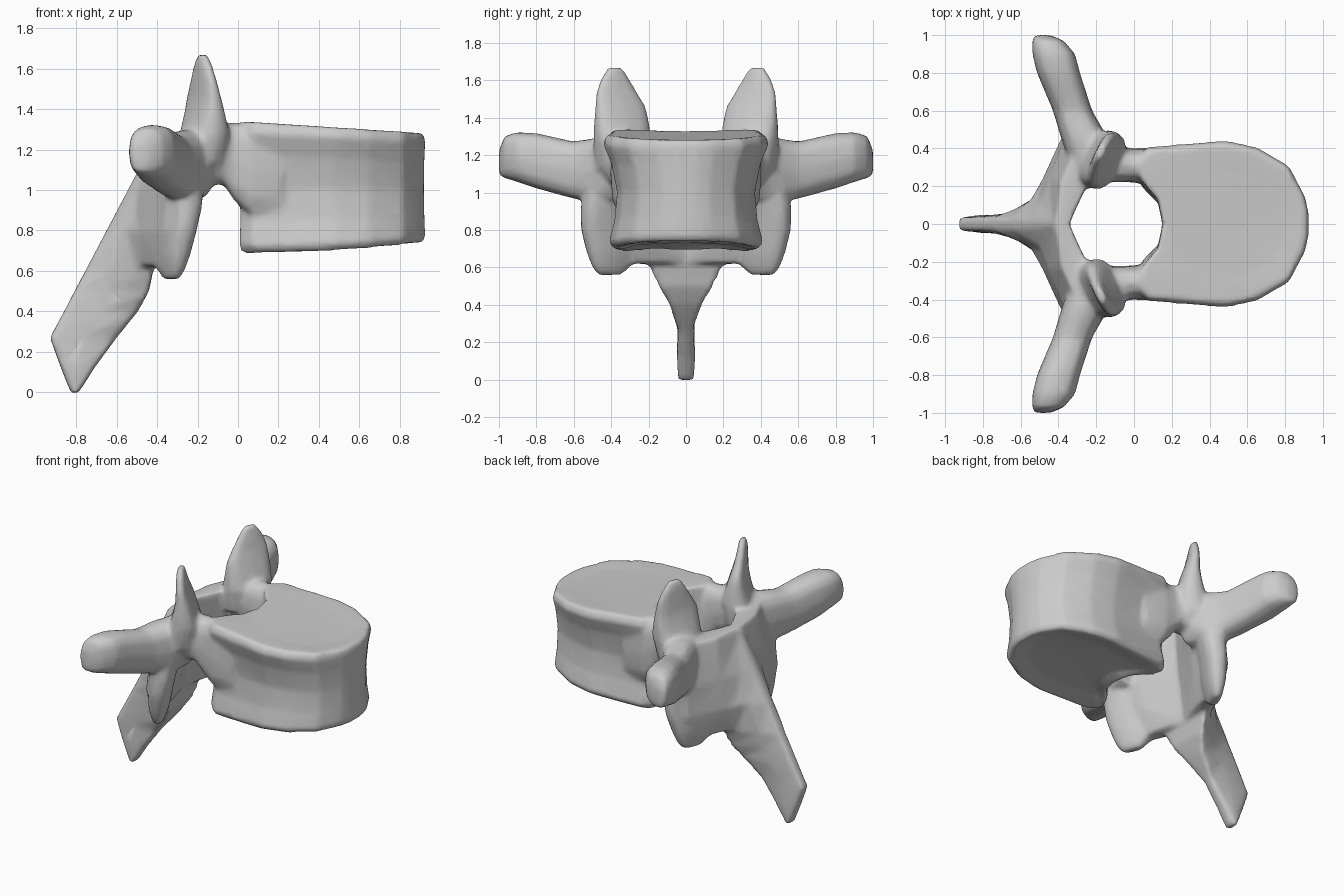
import bpy, bmesh, math

bm = bmesh.new()


def loft(rings):
    """Closed skin through rings of equal point count."""
    vs = [[bm.verts.new(p) for p in r] for r in rings]
    n = len(vs[0])
    faces = [bm.faces.new((a[i], a[(i + 1) % n], b[(i + 1) % n], b[i]))
             for a, b in zip(vs, vs[1:]) for i in range(n)]
    for end in (vs[0], vs[-1]):
        c = [sum(v.co[k] for v in end) / n for k in range(3)]
        mid = bm.verts.new(c)
        faces += [bm.faces.new((end[i], end[(i + 1) % n], mid)) for i in range(n)]
    bmesh.ops.recalc_face_normals(bm, faces=faces)


def both_sides(rings):
    for s in (1, -1):
        loft([[(x, s * y, z) for x, y, z in r] for r in rings])


def oval(r1, r2, n=12, power=0.75):
    """Rounded-box cross-section."""
    out = []
    for i in range(n):
        c, s = math.cos(math.tau * i / n), math.sin(math.tau * i / n)
        out.append((r1 * math.copysign(abs(c) ** power, c),
                    r2 * math.copysign(abs(s) ** power, s)))
    return out


def blade(sections, degrees):
    """Upright plate on each side; sections are z, x, y, half length, half thickness."""
    ca, sa = math.cos(math.radians(degrees)), math.sin(math.radians(degrees))
    both_sides([[(x + a * ca - b * sa, y + a * sa + b * ca, z) for a, b in oval(ln, th)]
                for z, x, y, ln, th in sections])


# vertebral body: kidney outline, waisted, slightly dished ends
half = [(0.15, 0), (0.125, .13), (.04, .23), (0, .33), (.07, .41), (.25, .425), (.48, .445),
        (.65, .41), (.82, .31), (.905, .15), (.925, 0.06)]
outline = half + [(x, -y) for x, y in reversed(half[1:])]
rings = []
for t, sx, sy in [(.05, .72, .6), (0, .96, .87), (.06, 1, .93), (.25, .99, .86), (.5, .985, .83),
                  (.75, .99, .9), (.92, 1, 1), (1, .98, .95), (.985, .72, .65)]:
    rings.append([(.48 + (x - .48) * sx, y * sy,
                   (.685 + .06 * x * x) * (1 - t) + (1.34 - .06 * x) * t) for x, y in outline])
loft(rings)

# pedicles: bridges from body to arch
both_sides([[(x, y + a, z + b) for a, b in oval(ry, rz)] for x, y, z, ry, rz in
            [(.22, .30, 1.09, .08, .23), (.06, .31, 1.10, .095, .23), (-.02, .31, 1.14, .09, .195),
             (-.07, .32, 1.18, .10, .155), (-.13, .335, 1.18, .115, .155),
             (-.27, .35, 1.15, .11, .15)]])

# transverse processes
both_sides([[(x + a, y, z + b) for a, b in oval(rx, rz)] for y, x, z, rx, rz in
            [(.30, -.22, 1.12, .11, .17), (.45, -.26, 1.12, .125, .18), (.60, -.325, 1.12, .105, .155),
             (.80, -.40, 1.17, .115, .15), (.90, -.425, 1.19, .115, .135),
             (.97, -.455, 1.19, .085, .115), (1.0, -.485, 1.16, .045, .07)]])

# superior articular processes: thin upright blades, turned outward
blade([(1.12, -.20, .34, .15, .10), (1.28, -.165, .34, .165, .10), (1.38, -.165, .345, .16, .07),
       (1.46, -.168, .35, .15, .05), (1.53, -.17, .37, .125, .038),
       (1.61, -.173, .38, .085, .03), (1.67, -.175, .38, .04, .022)], 64)

# laminae: sloping plates closing the canal behind
both_sides([[(x, y, z) for x, y in r] for z, r in [
    (1.26, [(-.42, -.02), (-.39, .22), (-.30, .42), (-.16, .38), (-.24, .22), (-.35, -.02)]),
    (1.00, [(-.54, -.02), (-.45, .25), (-.35, .49), (-.20, .47), (-.24, .26), (-.37, -.02)]),
    (0.80, [(-.63, -.02), (-.48, .25), (-.36, .51), (-.25, .50), (-.28, .26), (-.40, -.02)]),
    (0.62, [(-.66, -.02), (-.48, .19), (-.39, .40), (-.31, .40), (-.35, .22), (-.42, -.02)])]])

# inferior articular processes: flat lobes hanging from the arch
blade([(1.08, -.27, .41, .13, .09), (.92, -.28, .43, .14, .085), (.80, -.30, .425, .145, .075),
       (.68, -.32, .41, .13, .065), (.60, -.33, .40, .11, .045), (.56, -.33, .41, .07, .03)], 66)

# spinous process: wedge narrowing to a flat blade
loft([[(xb, w, z), (xm, m, z), (xf, f, z), (xf, -f, z), (xm, -m, z), (xb, -w, z)]
      for z, xb, xm, xf, w, m, f in
      [(1.15, -.465, -.43, -.36, .02, .08, .12), (1.0, -.545, -.49, -.38, .022, .12, .18),
       (.80, -.65, -.57, -.40, .028, .11, .23), (.60, -.755, -.63, -.42, .032, .08, .20),
       (.50, -.808, -.66, -.44, .034, .06, .15), (.40, -.86, -.69, -.495, .036, .055, .09),
       (.27, -.93, -.77, -.60, .035, .045, .04), (.12, -.875, -.79, -.71, .04, .05, .04),
       (-.005, -.825, -.805, -.79, .035, .045, .035)]])

mesh = bpy.data.meshes.new("vertebra")
bm.to_mesh(mesh)
bm.free()
obj = bpy.data.objects.new("vertebra", mesh)
bpy.context.collection.objects.link(obj)

# fuse the parts into one soft bone surface
fuse = obj.modifiers.new("fuse", 'REMESH')
fuse.mode = 'VOXEL'
fuse.voxel_size = 0.014
fuse.use_smooth_shade = True
soft = obj.modifiers.new("soften", 'SMOOTH')
soft.factor = 0.5
soft.iterations = 12
thin = obj.modifiers.new("reduce", 'DECIMATE')
thin.ratio = 0.12
